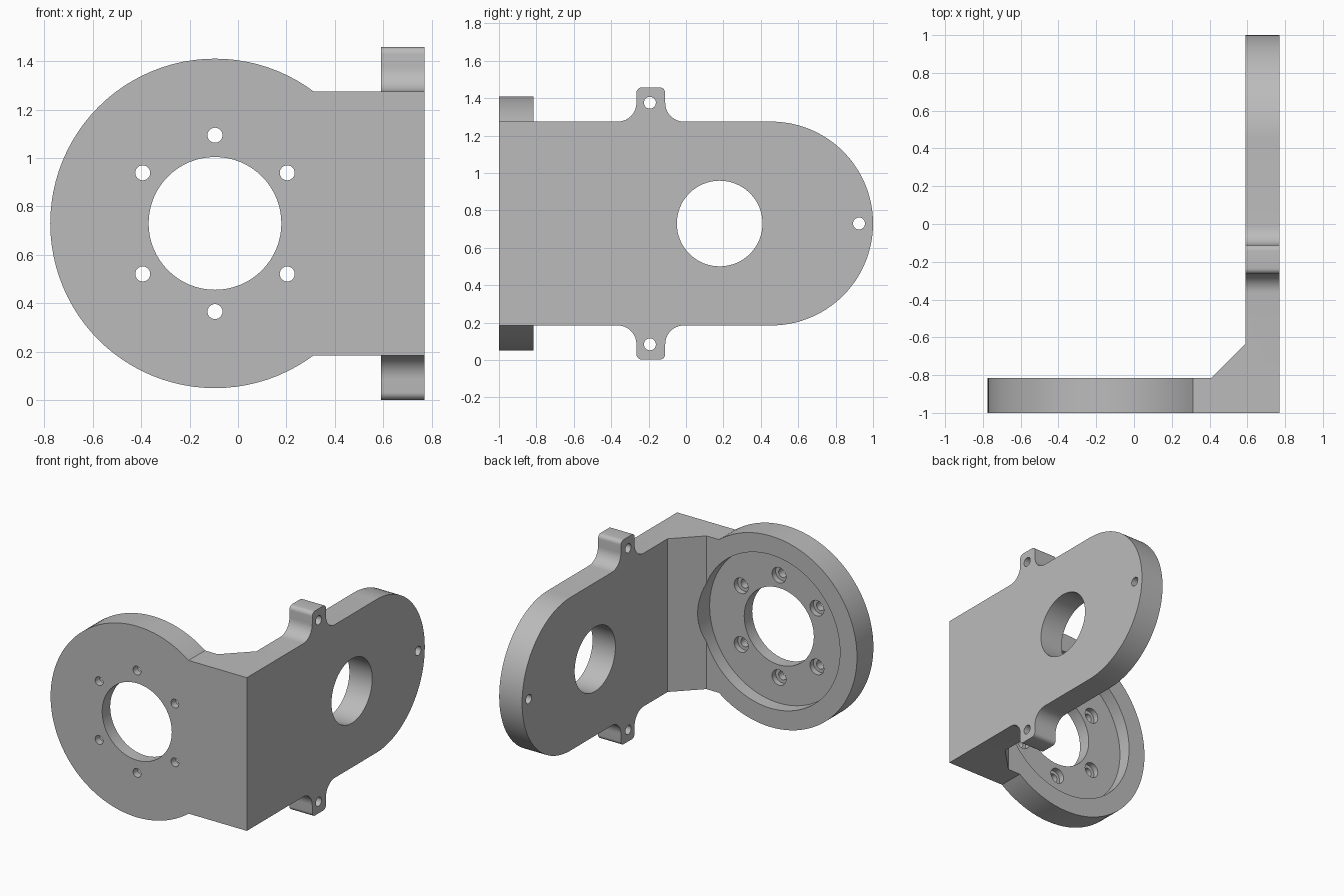
import bpy, bmesh
from math import sin, cos, pi, radians, sqrt
from mathutils import Vector

if "Cube" in bpy.data.objects:
    bpy.data.objects.remove(bpy.data.objects["Cube"])

# Single grey material
grey = bpy.data.materials.new("light grey")
grey.use_nodes = True
colour = (0.5, 0.5, 0.5, 1)
grey.diffuse_color = colour
grey.node_tree.nodes["Principled BSDF"].inputs["Base Color"].default_value = colour

# Shared dimensions
MID = 0.73                  # height of the bracket axis
HALF = 0.545                # half height of the arms
FRONT, BACK = -1.0, -0.815  # front plate faces
INNER, OUTER = 0.59, 0.77   # side plate faces
DISC_X = -0.095


def arc(cx, cy, r, start, end, steps):
    """Points along an arc, angles in degrees."""
    angles = [radians(start + (end - start) * i / steps) for i in range(steps + 1)]
    return [(cx + r * cos(a), cy + r * sin(a)) for a in angles]


def prism(name, points, axis, low, high):
    """Extrude a 2D outline along an axis; outline uses the other two axes in order."""
    def place(u, v):
        return {"x": (low, u, v), "y": (u, low, v), "z": (u, v, low)}[axis]
    bm = bmesh.new()
    face = bm.faces.new([bm.verts.new(place(u, v)) for u, v in points])
    grown = bmesh.ops.extrude_face_region(bm, geom=[face])["geom"]
    step = Vector([high - low if a == axis else 0 for a in "xyz"])
    bmesh.ops.translate(bm, vec=step, verts=[g for g in grown if isinstance(g, bmesh.types.BMVert)])
    bmesh.ops.recalc_face_normals(bm, faces=bm.faces)
    mesh = bpy.data.meshes.new(name)
    bm.to_mesh(mesh)
    bm.free()
    mesh.materials.append(grey)
    obj = bpy.data.objects.new(name, mesh)
    bpy.context.collection.objects.link(obj)
    return obj


def cylinder(name, u, v, r, axis, low, high, sides=32):
    return prism(name, arc(u, v, r, 0, 360, sides)[:-1], axis, low, high)


def combine(target, other, operation):
    """Apply a boolean and discard the tool."""
    mod = target.modifiers.new(operation.lower(), "BOOLEAN")
    mod.operation, mod.object, mod.solver = operation, other, "EXACT"
    bpy.context.view_layer.objects.active = target
    bpy.ops.object.modifier_apply(modifier=mod.name)
    bpy.data.objects.remove(other)


# Side plate: upper half outline with rounded end and ear, mirrored below
EAR, EAR_HALF, EAR_TOP, FILLET, ROUND = -0.188, 0.077, 0.728, 0.1, 0.03
left, right = EAR - EAR_HALF, EAR + EAR_HALF
upper = arc(1 - HALF, 0, HALF, 0, 90, 36)
upper += arc(right + FILLET, HALF + FILLET, FILLET, 270, 180, 10)
upper += arc(right - ROUND, EAR_TOP - ROUND, ROUND, 0, 90, 6)
upper += arc(left + ROUND, EAR_TOP - ROUND, ROUND, 90, 180, 6)
upper += arc(left - FILLET, HALF + FILLET, FILLET, 0, -90, 10)
upper += [(FRONT, HALF)]
lower = [(y, -z) for y, z in reversed(upper[1:])]
bracket = prism("angle_bracket", [(y, z + MID) for y, z in upper + lower], "x", INNER, OUTER)

# Front arm with the corner gusset, then the round flange
arm = prism("front_arm", [(DISC_X, FRONT), (INNER + 0.05, FRONT), (INNER + 0.05, BACK + 0.18),
                          (INNER, BACK + 0.18), (0.41, BACK), (DISC_X, BACK)],
            "z", MID - HALF, MID + HALF)
combine(bracket, arm, "UNION")
combine(bracket, cylinder("flange", DISC_X, MID, 0.68, "y", FRONT, BACK, 96), "UNION")

# Flange: back recess, bore and counterbored bolt holes
FLOOR = -0.91
cuts = [cylinder("recess", DISC_X, MID, 0.546, "y", FLOOR, -0.5, 96),
        cylinder("flange_bore", DISC_X, MID, 0.274, "y", -1.1, -0.6, 64)]
for angle in (35, 90, 145, 215, 270, 325):
    u = DISC_X + 0.364 * cos(radians(angle))
    v = MID + 0.364 * sin(radians(angle))
    cuts.append(cylinder("bolt_hole", u, v, 0.031, "y", -1.1, -0.8, 24))
    cuts.append(cylinder("counterbore", u, v, 0.055, "y", FLOOR - 0.04, -0.8, 24))

# Side plate: bore, end hole and ear holes
for y, z, r in ((0.18, MID, 0.229), (0.925, MID, 0.032),
                (EAR - 0.005, MID + 0.646, 0.032), (EAR - 0.005, MID - 0.646, 0.032)):
    cuts.append(cylinder("side_hole", y, z, r, "x", 0.5, 0.9, 64 if r > 0.1 else 24))
for cut in cuts:
    combine(bracket, cut, "DIFFERENCE")

# Smooth curved walls, keep sharp edges
bpy.ops.object.select_all(action="DESELECT")
bracket.select_set(True)
bpy.context.view_layer.objects.active = bracket
bpy.ops.object.shade_smooth_by_angle(angle=radians(25))
